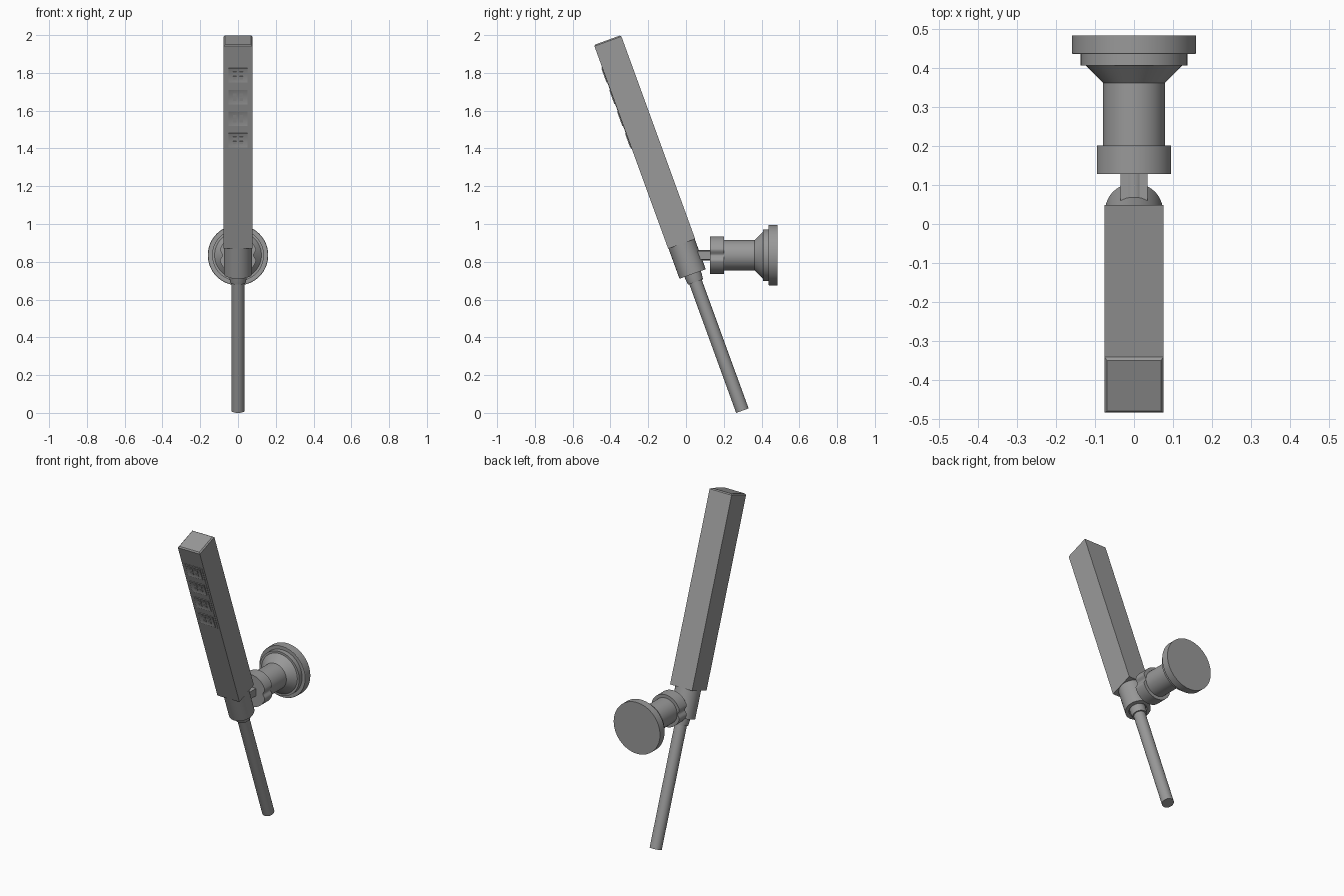
import bpy, bmesh, math
from mathutils import Matrix

if "Cube" in bpy.data.objects:
    bpy.data.objects.remove(bpy.data.objects["Cube"])

grey = bpy.data.materials.new("mid_grey")
grey.diffuse_color = (0.32, 0.32, 0.32, 1)
grey.use_nodes = True
grey.node_tree.nodes["Principled BSDF"].inputs["Base Color"].default_value = grey.diffuse_color

TILT = Matrix.Translation((0, -0.023, 0.895)) @ Matrix.Rotation(math.radians(20), 4, 'X')
WALL = Matrix.Translation((0, 0, 0.835)) @ Matrix.Rotation(math.radians(-90), 4, 'X')  # local z -> +y


def finish(name, bm, matrix):
    bmesh.ops.recalc_face_normals(bm, faces=bm.faces)
    me = bpy.data.meshes.new(name)
    bm.to_mesh(me)
    bm.free()
    me.transform(matrix)
    me.materials.append(grey)
    ob = bpy.data.objects.new(name, me)
    bpy.context.collection.objects.link(ob)
    bpy.ops.object.select_all(action='DESELECT')
    ob.select_set(True)
    bpy.context.view_layer.objects.active = ob
    bpy.ops.object.shade_smooth_by_angle(angle=math.radians(30))
    return ob


def lathe(name, profile, matrix, n=48):
    """Revolve (radius, height) points about local z and cap both ends."""
    bm = bmesh.new()
    rings = [[bm.verts.new((r * math.cos(2 * math.pi * i / n), r * math.sin(2 * math.pi * i / n), z))
              for i in range(n)] for r, z in profile]
    for a, b in zip(rings, rings[1:]):
        for i in range(n):
            j = (i + 1) % n
            bm.faces.new((a[i], a[j], b[j], b[i]))
    bm.faces.new(rings[0])
    bm.faces.new(rings[-1])
    return finish(name, bm, matrix)


def cube(bm, lo, hi):
    size = [b - a for a, b in zip(lo, hi)]
    mid = [(a + b) / 2 for a, b in zip(lo, hi)]
    m = Matrix.Translation(mid) @ Matrix.Diagonal((*size, 1))
    return bmesh.ops.create_cube(bm, size=1, matrix=m)["verts"]


# Square hand shower with a small chamfer round its top
bm = bmesh.new()
cube(bm, (-0.076, -0.076, 0), (0.076, 0.076, 1.148))
top = [e for e in bm.edges if all(v.co.z > 1 for v in e.verts)]
bmesh.ops.bevel(bm, geom=top, offset=0.007, segments=1, affect='EDGES')
finish("shower_body", bm, TILT)

# Thin spray plate on the front face
bm = bmesh.new()
cube(bm, (-0.063, -0.078, 0.562), (0.063, -0.07, 1.025))
finish("spray_plate", bm, TILT)

# Four recessed spray windows, each with nozzles
for k in range(4):
    s = 0.612 + 0.122 * k
    bm = bmesh.new()
    cube(bm, (-0.05, -0.082, s - 0.04), (0.05, -0.075, s + 0.04))
    bm.normal_update()
    front = [f for f in bm.faces if f.normal.y < -0.9]
    bmesh.ops.inset_region(bm, faces=front, thickness=0.012, depth=0)
    bmesh.ops.translate(bm, vec=(0, 0.003, 0), verts=front[0].verts)
    for sx in (-1, 1):
        for sz in (-1, 1):
            x, z = sx * 0.017, s + sz * 0.013
            cube(bm, (x - 0.01, -0.082, z - 0.008), (x + 0.01, -0.077, z + 0.008))
    finish(f"spray_window_{k + 1}", bm, TILT)

# Holder cup, hose nut and hose
lathe("holder_cup", [(0.074, 0.002), (0.074, -0.17), (0.052, -0.17), (0.05, -0.15)], TILT)
lathe("hose_nut", [(0.046, -0.14), (0.046, -0.185), (0.042, -0.215)], TILT)
lathe("hose", [(0.035, -0.14), (0.035, -0.94)], TILT, 32)

# Pin and tab joining the cup to the wall bracket
lathe("bracket_pin", [(0.027, 0.045), (0.027, 0.135)], WALL, 32)
bm = bmesh.new()
cube(bm, (-0.035, 0.05, 0.812), (0.035, 0.13, 0.858))
finish("bracket_tab", bm, Matrix.Identity(4))

# Grip collar: round outline with a rounded notch on each side
bm = bmesh.new()
outline = []
for i in range(144):
    t = 2 * math.pi * i / 144
    off = math.asin(abs(math.sin(t))) if abs(math.cos(t)) > 0.5 else 1
    r = 0.1 - (0.018 * (0.5 + 0.5 * math.cos(math.pi * off / 0.34)) if off < 0.34 else 0)
    outline.append(bm.verts.new((r * math.cos(t), r * math.sin(t), 0.128)))
face = bm.faces.new(outline)
ext = bmesh.ops.extrude_face_region(bm, geom=[face], use_keep_orig=True)
bmesh.ops.translate(bm, vec=(0, 0, 0.074), verts=[v for v in ext["geom"] if isinstance(v, bmesh.types.BMVert)])
finish("grip_collar", bm, WALL)

# Neck, flare and stepped wall flange
lathe("wall_bracket", [(0.08, 0.195), (0.08, 0.363), (0.124, 0.408), (0.137, 0.408),
                       (0.137, 0.437), (0.158, 0.437), (0.16, 0.44), (0.16, 0.485)], WALL, 64)
